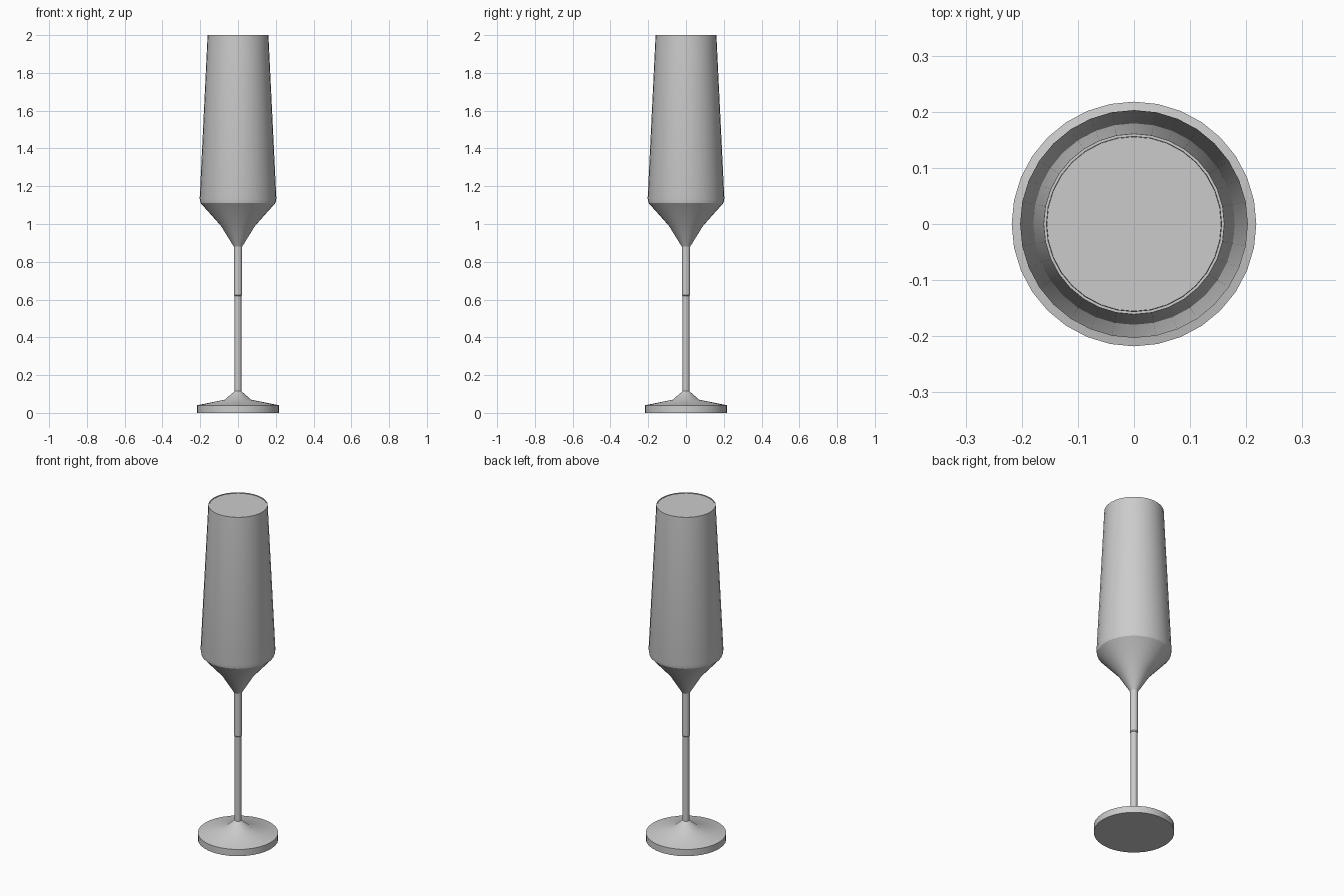
import bpy, bmesh
from math import cos, sin, pi, radians

if "Cube" in bpy.data.objects:
    bpy.data.objects.remove(bpy.data.objects["Cube"])

SIDES = 32


def lathe(name, profile):
    """Spin an (r, z) profile around z; r = 0 ends are closed to a point."""
    bm = bmesh.new()
    rings = []
    for r, z in profile:
        if r == 0:
            rings.append([bm.verts.new((0, 0, z))] * SIDES)
        else:
            rings.append([bm.verts.new((r * cos(2 * pi * i / SIDES),
                                        r * sin(2 * pi * i / SIDES), z))
                          for i in range(SIDES)])
    for a, b in zip(rings, rings[1:]):
        for i in range(SIDES):
            j = (i + 1) % SIDES
            bm.faces.new(list(dict.fromkeys((a[i], a[j], b[j], b[i]))))
    bmesh.ops.recalc_face_normals(bm, faces=bm.faces)
    mesh = bpy.data.meshes.new(name)
    bm.to_mesh(mesh)
    bm.free()
    obj = bpy.data.objects.new(name, mesh)
    bpy.context.collection.objects.link(obj)
    bpy.ops.object.select_all(action='DESELECT')
    obj.select_set(True)
    bpy.context.view_layer.objects.active = obj
    bpy.ops.object.shade_smooth_by_angle(angle=radians(30))
    return obj


# Foot: flat disc with a shallow cone rising to the stem
lathe("foot", [(0, 0), (0.218, 0), (0.218, 0.04), (0.07, 0.07),
               (0.018, 0.115), (0, 0.115)])

# Stem: thin rod, slightly thicker in its upper part
lathe("stem", [(0, 0.1), (0.018, 0.1), (0.018, 0.62), (0.022, 0.625),
               (0.022, 0.89), (0, 0.89)])

# Bowl: flared base, tapering wall, thin rim and inner surface
lathe("bowl", [(0, 0.88), (0.022, 0.88), (0.09, 0.99), (0.199, 1.112),
               (0.203, 1.135), (0.161, 2.0), (0.156, 2.0), (0.196, 1.14),
               (0.085, 1.01), (0, 0.93)])

# Drink: fills the bowl to the rim
lathe("drink", [(0, 0.935), (0.084, 1.013), (0.195, 1.142), (0.1555, 1.997),
                (0, 1.997)])
